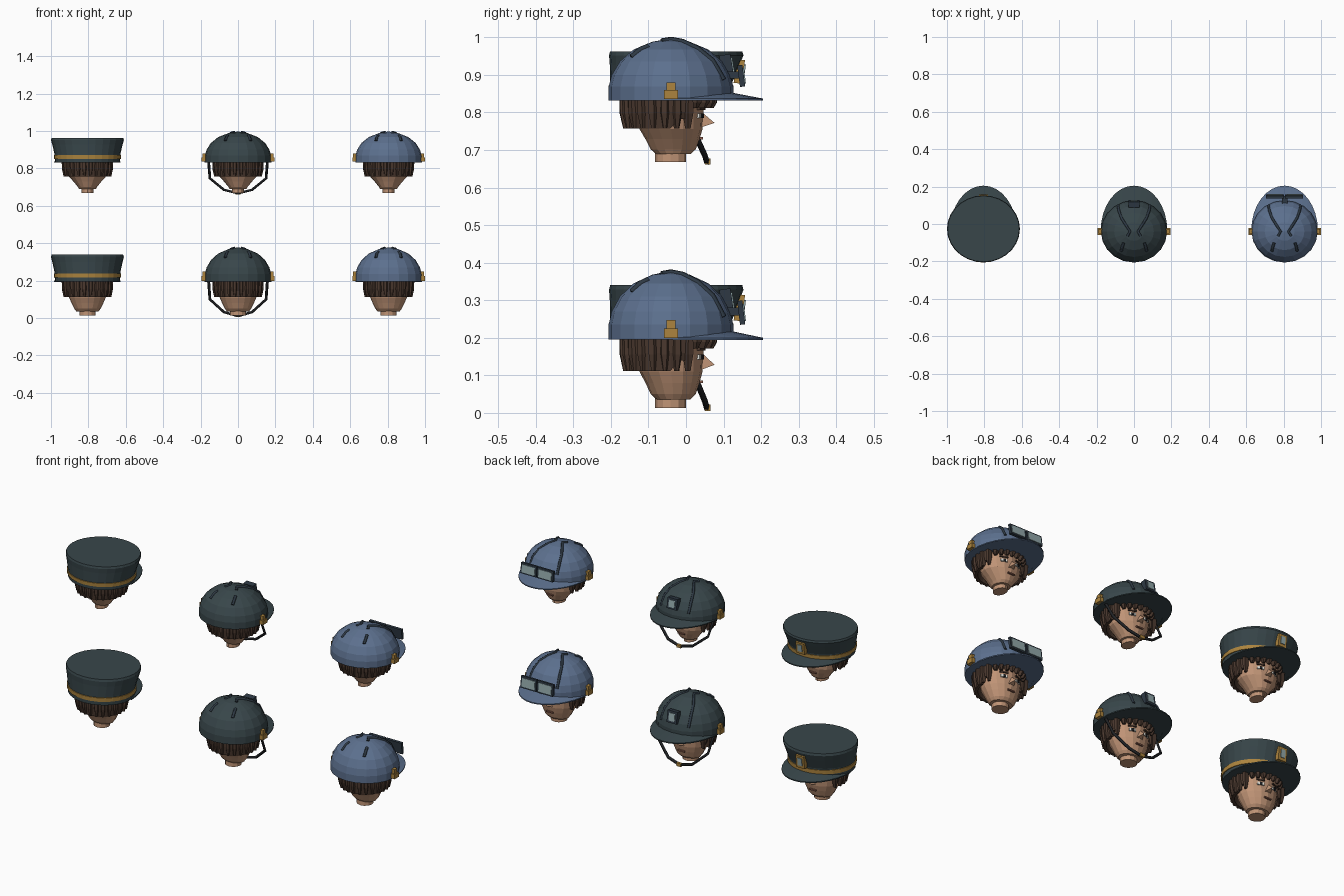
import bpy, bmesh
from math import sin, cos, pi, hypot
from mathutils import Vector, Matrix

if "Cube" in bpy.data.objects:
    bpy.data.objects.remove(bpy.data.objects["Cube"])


def material(name, rgb):
    lin = [(c / 255 / 12.92 if c < 11 else ((c / 255 + 0.055) / 1.055) ** 2.4) for c in rgb] + [1]
    m = bpy.data.materials.new(name)
    m.use_nodes = True
    m.diffuse_color = lin
    m.node_tree.nodes["Principled BSDF"].inputs["Base Color"].default_value = lin
    return m


SKIN = material("skin", (192, 148, 118))
LIP = material("lip", (140, 95, 78))
HAIR = material("brown hair", (74, 56, 46))
BLUE = material("slate blue", (92, 112, 142))
GREEN = material("dark green", (56, 70, 74))
TRIM = material("dark trim", (46, 57, 68))
BLACK = material("black leather", (32, 34, 37))
GOLD = material("gold", (172, 132, 62))
GLASS = material("pale glass", (146, 168, 170))
WHITE = material("eye white", (222, 222, 215))


class Bust:
    """Placement shared by all parts of one head."""

    def __init__(self, tag, x, z, height, jaw):
        self.tag, self.jaw = tag, jaw
        self.matrix = Matrix.Translation((x, 0, z)) @ Matrix.Diagonal((1, 1, height, 1))

    def finish(self, name, data, mat):
        data.transform(self.matrix)
        data.materials.append(mat)
        ob = bpy.data.objects.new(self.tag + "_" + name, data)
        bpy.context.collection.objects.link(ob)
        return ob

    def mesh(self, name, bm, mat):
        bmesh.ops.recalc_face_normals(bm, faces=bm.faces)
        me = bpy.data.meshes.new(name)
        bm.to_mesh(me)
        bm.free()
        return self.finish(name, me, mat)

    def rings(self, name, rings, mat, segs=20):
        """Stack of elliptical rings: z, x radius, y radius, y centre."""
        bm = bmesh.new()
        loops = [[bm.verts.new((rx * cos(2 * pi * i / segs), cy + ry * sin(2 * pi * i / segs), z))
                  for i in range(segs)] for z, rx, ry, cy in rings]
        for a, b in zip(loops, loops[1:]):
            for i in range(segs):
                j = (i + 1) % segs
                bm.faces.new((a[i], a[j], b[j], b[i]))
        bm.faces.new(loops[0])
        bm.faces.new(loops[-1])
        return self.mesh(name, bm, mat)

    def box(self, name, centre, size, mat, turn=0, tilt=0):
        bm = bmesh.new()
        m = (Matrix.Translation(centre) @ Matrix.Rotation(turn, 4, 'Z')
             @ Matrix.Rotation(tilt, 4, 'X') @ Matrix.Diagonal((*size, 1)))
        bmesh.ops.create_cube(bm, size=1, matrix=m)
        return self.mesh(name, bm, mat)

    def tube(self, name, points, radius, mat):
        cu = bpy.data.curves.new(name, 'CURVE')
        cu.dimensions = '3D'
        cu.bevel_depth, cu.bevel_resolution, cu.use_fill_caps = radius, 0, True
        sp = cu.splines.new('POLY')
        sp.points.add(len(points) - 1)
        for p, co in zip(sp.points, points):
            p.co = (*co, 1)
        return self.finish(name, cu, mat)


def head(b):
    j = b.jaw
    b.rings("neck", [(.013, .043 * j, .041, -.041), (.06, .043 * j, .041, -.041)], SKIN, 12)
    b.rings("face", [(.036, .06 * j, .046, -.034), (.05, .07 * j, .06, -.034),
                     (.08, .085 * (1 + j) / 2, .072, -.036), (.11, .098, .084, -.04),
                     (.15, .107, .088, -.042), (.2, .11, .092, -.042), (.25, .1, .085, -.042)], SKIN, 16)
    # nose wedge
    bm = bmesh.new()
    top, left, right, tip = [bm.verts.new(p) for p in
                             ((0, .04, .162), (-.02, .036, .113), (.02, .036, .113), (0, .076, .128))]
    for f in ((top, left, tip), (top, tip, right), (left, right, tip), (top, right, left)):
        bm.faces.new(f)
    b.mesh("nose", bm, SKIN)
    b.box("mouth", (0, .041, .083), (.04, .009, .007), LIP)
    for s, side in ((-1, "right"), (1, "left")):
        b.box(side + "_eye", (s * .042, .038, .149), (.034, .009, .014), WHITE, -s * .35)
        b.box(side + "_pupil", (s * .042, .041, .149), (.013, .009, .014), BLACK, -s * .35)
        b.box(side + "_brow", (s * .044, .04, .17), (.042, .009, .008), HAIR, -s * .35)


def hair(b):
    # scalp shell behind the face, open at the front
    bm = bmesh.new()
    n = 20
    rows = []
    for i in range(n + 1):
        a = pi * (-1.12 + 1.24 * i / n)
        x, y = cos(a), sin(a)
        low = .112 if y < .1 else .14
        rows.append([bm.verts.new((x * r, -.04 + y * r * 1.0, z)) for r, z in
                     ((.108, low), (.122, low), (.128, .16), (.13, .205), (.1, .205))])
    for p, q in zip(rows, rows[1:]):
        for k in range(5):
            bm.faces.new((p[k], p[(k + 1) % 5], q[(k + 1) % 5], q[k]))
    bm.faces.new(rows[0])
    bm.faces.new(rows[-1])
    b.mesh("hair_shell", bm, HAIR)
    # tapered locks all round, short over the forehead
    bm = bmesh.new()
    count = 24
    for i in range(count):
        a = 2 * pi * (i + .5) / count
        fringe = sin(a) > .45
        low = .172 if fringe else .112
        r = .112 if fringe else .126
        out = Vector((cos(a), sin(a), 0))
        across = Vector((-sin(a), cos(a), 0))
        base = Vector((0, -.04, 0))
        levels = []
        for t, w, d in ((0, .007, .002), (.45, .015, .011), (1, .014, .012)):
            z = low + t * (.21 - low)
            levels.append([bm.verts.new(base + out * (r + o) + across * s + Vector((0, 0, z)))
                           for s, o in ((-w, -.01), (-w * .5, d), (w * .5, d), (w, -.01))])
        for p, q in zip(levels, levels[1:]):
            for k in range(4):
                bm.faces.new((p[k], p[(k + 1) % 4], q[(k + 1) % 4], q[k]))
        bm.faces.new(levels[0])
        bm.faces.new(levels[-1])
    b.mesh("hair_locks", bm, HAIR)


def visor(b, mat):
    bm = bmesh.new()
    n = 16
    rows = []
    for i in range(n + 1):
        c, s = cos(pi * i / n), sin(pi * i / n)
        inner, outer = (.165 * c, -.035 + .15 * s), (.178 * c, -.035 + .24 * s)
        rows.append([bm.verts.new(p) for p in ((*inner, .194), (*outer, .194),
                                               (*outer, .2), (*inner, .201 + .018 * s))])
    for p, q in zip(rows, rows[1:]):
        for k in range(4):
            bm.faces.new((p[k], p[(k + 1) % 4], q[(k + 1) % 4], q[k]))
    bm.faces.new(rows[0])
    bm.faces.new(rows[-1])
    b.mesh("visor", bm, mat)


DOME = [(1, .195), (1, .235), (.95, .27), (.82, .31), (.6, .345), (.3, .368), (.01, .378)]


def on_dome(x, y):
    rho = hypot(x / .177, (y + .04) / .166)
    for (r0, z0), (r1, z1) in zip(DOME[1:], DOME[2:]):
        if r0 >= rho >= r1:
            return (x, y, z0 + (z1 - z0) * (r0 - rho) / (r0 - r1))
    return (x, y, .378 if rho < .1 else .235)


def helmet(b, mat):
    b.rings("helmet", [(z, .177 * r, .166 * r, -.04) for r, z in DOME], mat)
    visor(b, mat)
    # raised seams
    for s, side in ((-1, "right"), (1, "left")):
        front = [(.085, .1), (.08, .07), (.065, .03), (.04, -.01), (.02, -.04), (.035, -.065)]
        back = [(.055, -.1), (.062, -.12), (.068, -.145)]
        for label, path in (("front", front), ("back", back)):
            b.tube(f"{side}_{label}_seam", [on_dome(s * x, y) for x, y in path], .008, TRIM)
        b.box(side + "_buckle", (s * .182, -.04, .212), (.024, .038, .026), GOLD)
        b.box(side + "_buckle_tab", (s * .179, -.04, .235), (.02, .024, .026), GOLD)


def goggles(b):
    b.box("goggle_bridge", (0, .125, .27), (.03, .05, .02), TRIM)
    for s, side in ((-1, "right"), (1, "left")):
        b.box(side + "_goggle_frame", (s * .051, .147, .267), (.096, .014, .064), TRIM, 0, .12)
        b.box(side + "_goggle_lens", (s * .051, .153, .267), (.078, .008, .046), GLASS, 0, .12)


def lamp_and_strap(b):
    b.box("lamp_frame", (0, .108, .298), (.06, .03, .064), TRIM, 0, .15)
    b.box("lamp_glass", (0, .122, .3), (.036, .008, .042), GLASS, 0, .15)
    half = [(.158, -.03, .21), (.15, .022, .1), (.075, .05, .032)]
    path = half + [(0, .056, .011)] + [(-x, y, z) for x, y, z in reversed(half)]
    b.tube("chin_strap", path, .008, BLACK)
    b.box("strap_buckle", (0, .058, .014), (.026, .014, .018), GOLD)


def cap(b):
    b.rings("cap", [(.195, .174, .16, -.04), (.245, .176, .162, -.04), (.3, .188, .173, -.03),
                    (.328, .195, .179, -.026), (.34, .191, .176, -.026)], GREEN, 28)
    b.rings("cap_band", [(.216, .179, .165, -.04), (.238, .18, .166, -.04)], GOLD, 28)
    visor(b, GREEN)
    b.box("badge", (0, .142, .28), (.05, .022, .07), GOLD, 0, -.12)
    b.box("badge_gem", (0, .153, .28), (.026, .008, .042), GLASS, 0, -.12)


# two rows of three heads: the upper row is shorter with a slimmer jaw
for row, z, height, jaw in (("lower", 0, 1, 1), ("upper", .657, .9, .74)):
    for kind, x in (("cap", -.805), ("green", 0), ("blue", .805)):
        bust = Bust(f"{row}_{kind}", x, z, height, jaw)
        head(bust)
        hair(bust)
        if kind == "cap":
            cap(bust)
        elif kind == "green":
            helmet(bust, GREEN)
            lamp_and_strap(bust)
        else:
            helmet(bust, BLUE)
            goggles(bust)
